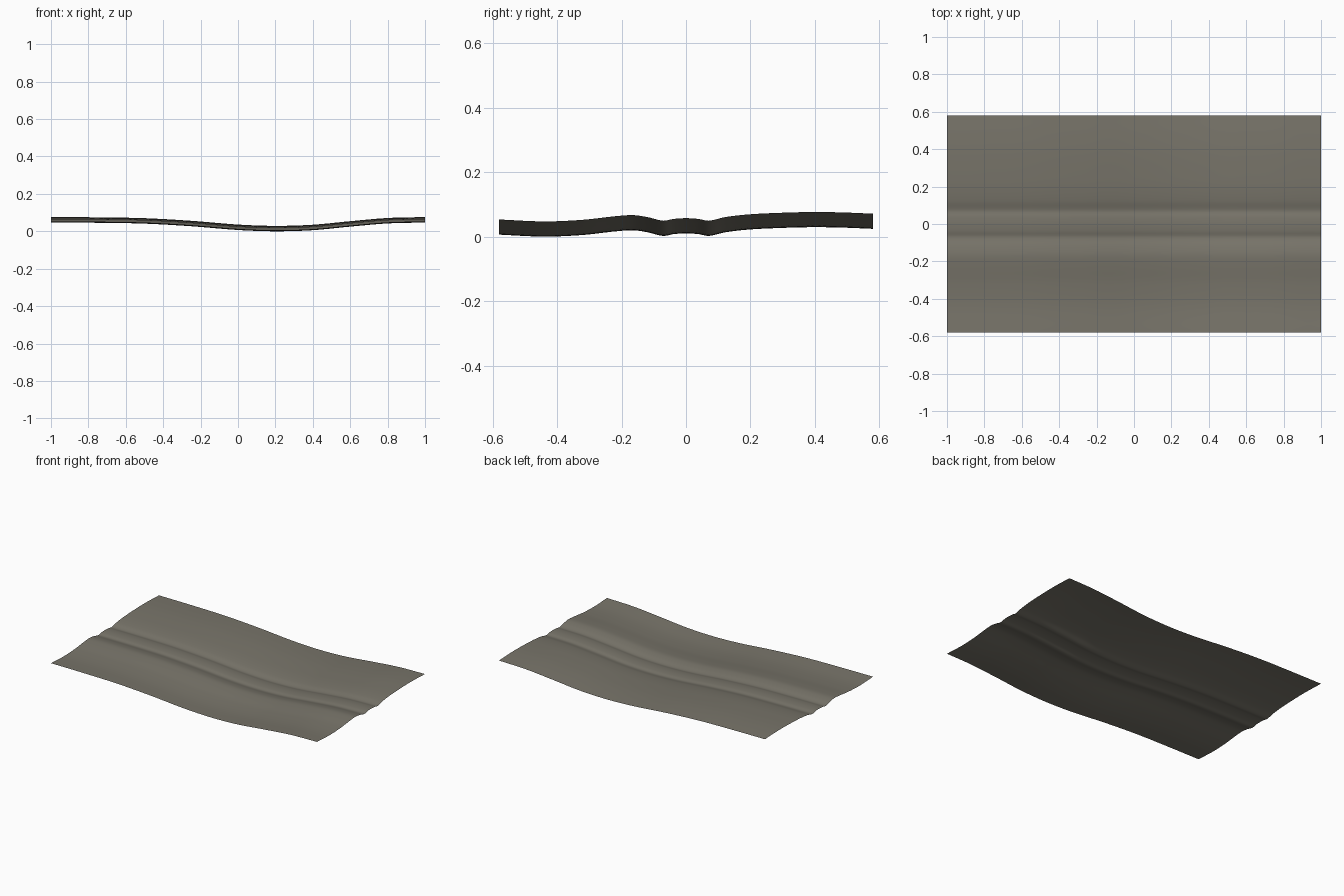
import bpy, bmesh

if "Cube" in bpy.data.objects:
    bpy.data.objects.remove(bpy.data.objects["Cube"])

# height profile along the length (x) and across the width (y)
ALONG = [(-1, .047), (-.75, .0455), (-.5, .041), (-.25, .027), (0, .007), (.2, 0),
         (.4, .006), (.6, .025), (.8, .042), (1, .047)]
ACROSS = [(-.58, .010), (-.44, .004), (-.32, .009), (-.22, .020), (-.165, .0235), (-.12, .0175),
          (-.07, .006), (-.04, .0115), (0, .014), (.04, .0115), (.07, .006), (.12, .017),
          (.18, .0245), (.25, .029), (.38, .033), (.48, .032), (.58, .028)]


def smooth_height(points, t):
    """Cubic interpolation through the profile points."""
    n = len(points)

    def slope(i):
        a, b = points[max(i - 1, 0)], points[min(i + 1, n - 1)]
        return (b[1] - a[1]) / (b[0] - a[0])

    i = 0
    while i < n - 2 and t > points[i + 1][0]:
        i += 1
    (t0, h0), (t1, h1) = points[i], points[i + 1]
    d = t1 - t0
    u = min(max((t - t0) / d, 0), 1)
    return (h0 * (1 + 2 * u) * (1 - u) ** 2 + h1 * u * u * (3 - 2 * u)
            + d * slope(i) * u * (1 - u) ** 2 - d * slope(i + 1) * u * u * (1 - u))


# undulating sheet with a raised centre strip between two grooves
NX, NY = 80, 116
bm = bmesh.new()
rows = []
for i in range(NX + 1):
    x = -1 + 2 * i / NX
    zx = smooth_height(ALONG, x)
    row = []
    for j in range(NY + 1):
        y = -.58 + 1.16 * j / NY
        row.append(bm.verts.new((x, y, zx + smooth_height(ACROSS, y))))
    rows.append(row)
for i in range(NX):
    for j in range(NY):
        bm.faces.new((rows[i][j], rows[i + 1][j], rows[i + 1][j + 1], rows[i][j + 1])).smooth = True

# rest the lowest point on the ground
low = min(v.co.z for v in bm.verts)
for v in bm.verts:
    v.co.z -= low

mesh = bpy.data.meshes.new("ground_sheet")
bm.to_mesh(mesh)
bm.free()
sheet = bpy.data.objects.new("ground_sheet", mesh)
bpy.context.collection.objects.link(sheet)

# single flat colour
mat = bpy.data.materials.new("warm grey")
mat.diffuse_color = (.19, .178, .145, 1)
mat.use_nodes = True
mat.node_tree.nodes["Principled BSDF"].inputs["Base Color"].default_value = mat.diffuse_color
mesh.materials.append(mat)
